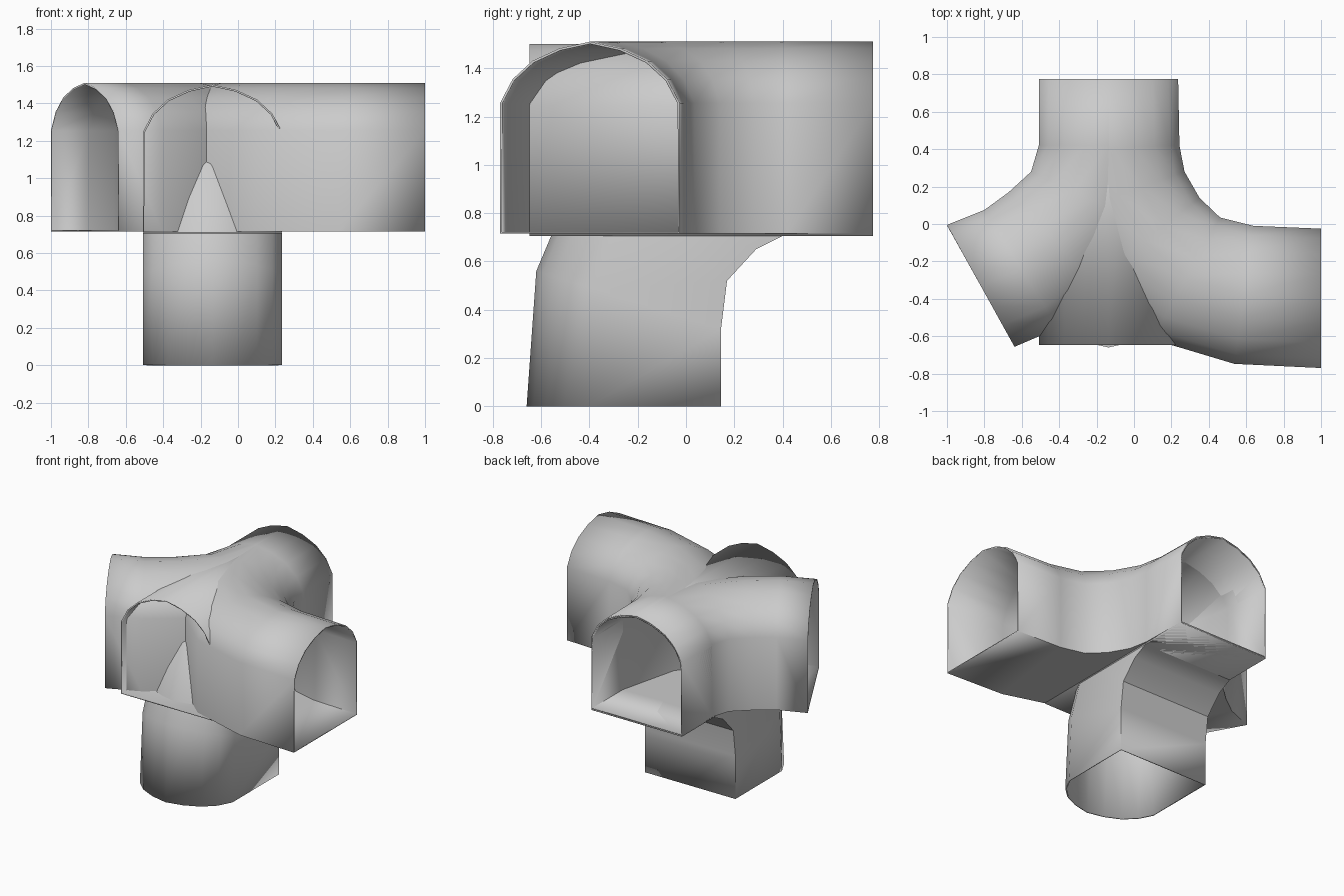
import bpy
import bmesh
from math import radians, sin, cos
from mathutils import Vector

if "Cube" in bpy.data.objects:
    bpy.data.objects.remove(bpy.data.objects["Cube"])

W, H = 0.745, 0.795          # tunnel width and height
LOW, CX = 0.705, -0.1365     # floor level, axis of the straight tunnel

# arch cross-section: sideways -0.5..0.5, upwards 0..1
half = [(0.5, 0), (0.5, 0.68), (0.43, 0.805), (0.32, 0.9), (0.17, 0.965)]
PROFILE = half + [(0, 1)] + [(-u, v) for u, v in reversed(half)]


def tunnel(name, stations):
    """Loft the arch through stations of (floor centre, side vector, up vector)."""
    bm = bmesh.new()
    rings = []
    for c, side, up in stations:
        rings.append([bm.verts.new(Vector(c) + Vector(side) * u + Vector(up) * v)
                      for u, v in PROFILE])
    n = len(PROFILE)
    for a, b in zip(rings, rings[1:]):
        for i in range(n):
            j = (i + 1) % n
            bm.faces.new((a[i], a[j], b[j], b[i]))
    bmesh.ops.recalc_face_normals(bm, faces=bm.faces[:])
    # the normals must point away from the tunnel axis
    f = bm.faces[0]
    axis = Vector(stations[0][0]) + Vector(stations[0][2]) * 0.4
    if f.normal.dot(f.calc_center_median() - axis) < 0:
        bmesh.ops.reverse_faces(bm, faces=bm.faces[:])
    mesh = bpy.data.meshes.new(name)
    bm.to_mesh(mesh)
    bm.free()
    ob = bpy.data.objects.new(name, mesh)
    bpy.context.collection.objects.link(ob)
    bpy.ops.object.select_all(action='DESELECT')
    bpy.context.view_layer.objects.active = ob
    ob.select_set(True)
    bpy.ops.object.shade_smooth_by_angle(angle=radians(35))
    mod = ob.modifiers.new("wall", 'SOLIDIFY')
    mod.thickness = 0.01
    mod.offset = -1
    return ob


def level_bend(points, sign, z):
    """Stations from inner-wall points (x, y, turn angle); sign gives the outer side."""
    out = []
    for x, y, t in points:
        side = Vector((sign * cos(radians(t)), -sin(radians(t)), 0)) * W
        out.append((Vector((x, y, z)) + side / 2, side, (0, 0, H)))
    return out


# branch turning right
tunnel("right_branch", level_bend(
    [(0.236, 0.775, 0), (0.243, 0.42, 2), (0.27, 0.28, 20), (0.35, 0.14, 38),
     (0.46, 0.035, 61), (0.64, -0.01, 82), (1.0, -0.025, 90)], -1, LOW + 0.01))

# branch turning left
tunnel("left_branch", level_bend(
    [(-0.509, 0.775, 0), (-0.509, 0.42, 0), (-0.55, 0.28, 25), (-0.67, 0.17, 47),
     (-0.80, 0.075, 58), (-1.0, -0.005, 61)], 1, LOW + 0.01))

# straight branch to the front
tunnel("straight_branch", [((CX, y, LOW), (W, 0, 0), (0, 0, H)) for y in (0.775, -0.648)])

# branch diving down: (floor y, floor z, crown y, crown z)
dive = [(0.775, 0.705, 0.775, 1.5), (0.40, 0.705, 0.38, 1.5), (0.29, 0.65, 0.0, 1.38),
        (0.17, 0.52, -0.40, 1.08), (0.145, 0.32, -0.62, 0.56), (0.145, 0.0, -0.66, 0.0)]
tunnel("down_branch", [((CX, fy, fz), (W, 0, 0), (0, cy - fy, cz - fz))
                       for fy, fz, cy, cz in dive])
